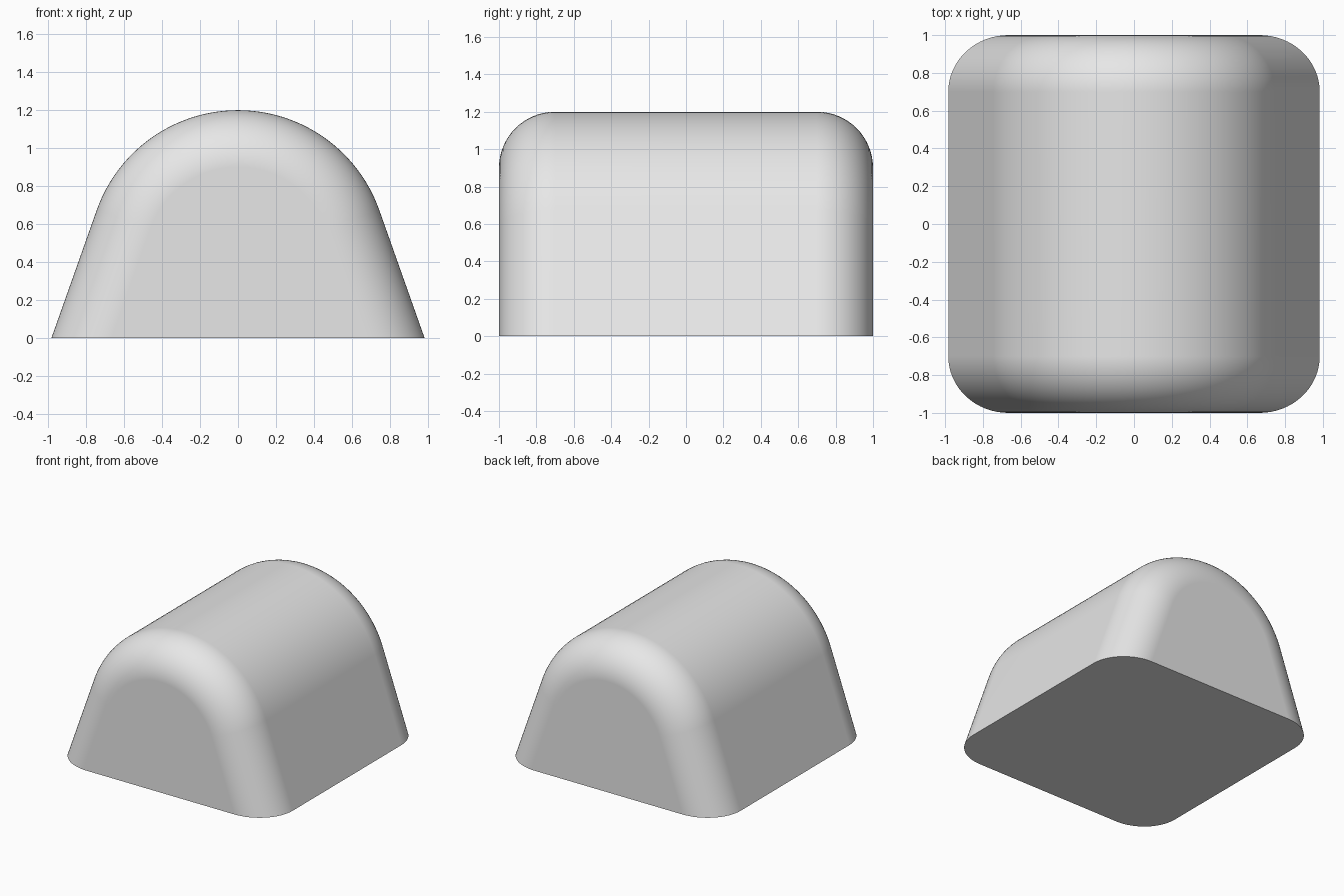
import bpy
import bmesh
from math import sin, cos, pi, radians

cube = bpy.data.objects.get("Cube")
if cube:
    bpy.data.objects.remove(cube, do_unlink=True)

RADIUS = 0.79              # arched roof radius
CENTRE_Z = 1.2 - RADIUS    # roof arc centre height
SLOPE = radians(19.5)      # lean of the straight sides
FILLET = 0.3               # rounding of the end edges
ARC_STEPS, FILLET_STEPS = 48, 16


def arch_profile(inset):
    """Arch outline moved inwards by inset, from right foot to left foot."""
    r = RADIUS - inset
    foot = (r + CENTRE_Z * sin(SLOPE)) / cos(SLOPE)
    points = [(foot, 0)]
    for i in range(ARC_STEPS + 1):
        a = SLOPE + (pi - 2 * SLOPE) * i / ARC_STEPS
        points.append((r * cos(a), CENTRE_Z + r * sin(a)))
    return points + [(-foot, 0)]


# Stations along the length: rounded front, straight body, rounded back
half = []
for i in range(FILLET_STEPS + 1):
    t = pi / 2 * i / FILLET_STEPS
    half.append((1 - FILLET + FILLET * sin(t), FILLET * (1 - cos(t))))
stations = [(-y, d) for y, d in reversed(half)] + half

# Loft the arch through the stations
bm = bmesh.new()
rings = [[bm.verts.new((x, y, z)) for x, z in arch_profile(d)] for y, d in stations]
for a, b in zip(rings, rings[1:]):
    for i in range(len(a) - 1):
        bm.faces.new((a[i], a[i + 1], b[i + 1], b[i]))

# End walls and flat base
bm.faces.new(rings[0])
bm.faces.new(rings[-1])
bm.faces.new([r[0] for r in rings] + [r[-1] for r in reversed(rings)])
bmesh.ops.recalc_face_normals(bm, faces=bm.faces)

mesh = bpy.data.meshes.new("rounded_arch_block")
bm.to_mesh(mesh)
bm.free()
block = bpy.data.objects.new("rounded_arch_block", mesh)
bpy.context.collection.objects.link(block)

# Plain grey material
grey = bpy.data.materials.new("light grey")
grey.use_nodes = True
colour = (0.8, 0.8, 0.8, 1)
grey.diffuse_color = colour
grey.node_tree.nodes["Principled BSDF"].inputs["Base Color"].default_value = colour
mesh.materials.append(grey)

# Smooth body with a crisp base edge and flat end walls
bpy.ops.object.select_all(action="DESELECT")
block.select_set(True)
bpy.context.view_layer.objects.active = block
bpy.ops.object.shade_smooth_by_angle(angle=radians(35))
normals = block.modifiers.new("flat_wall_normals", "WEIGHTED_NORMAL")
normals.keep_sharp = True
